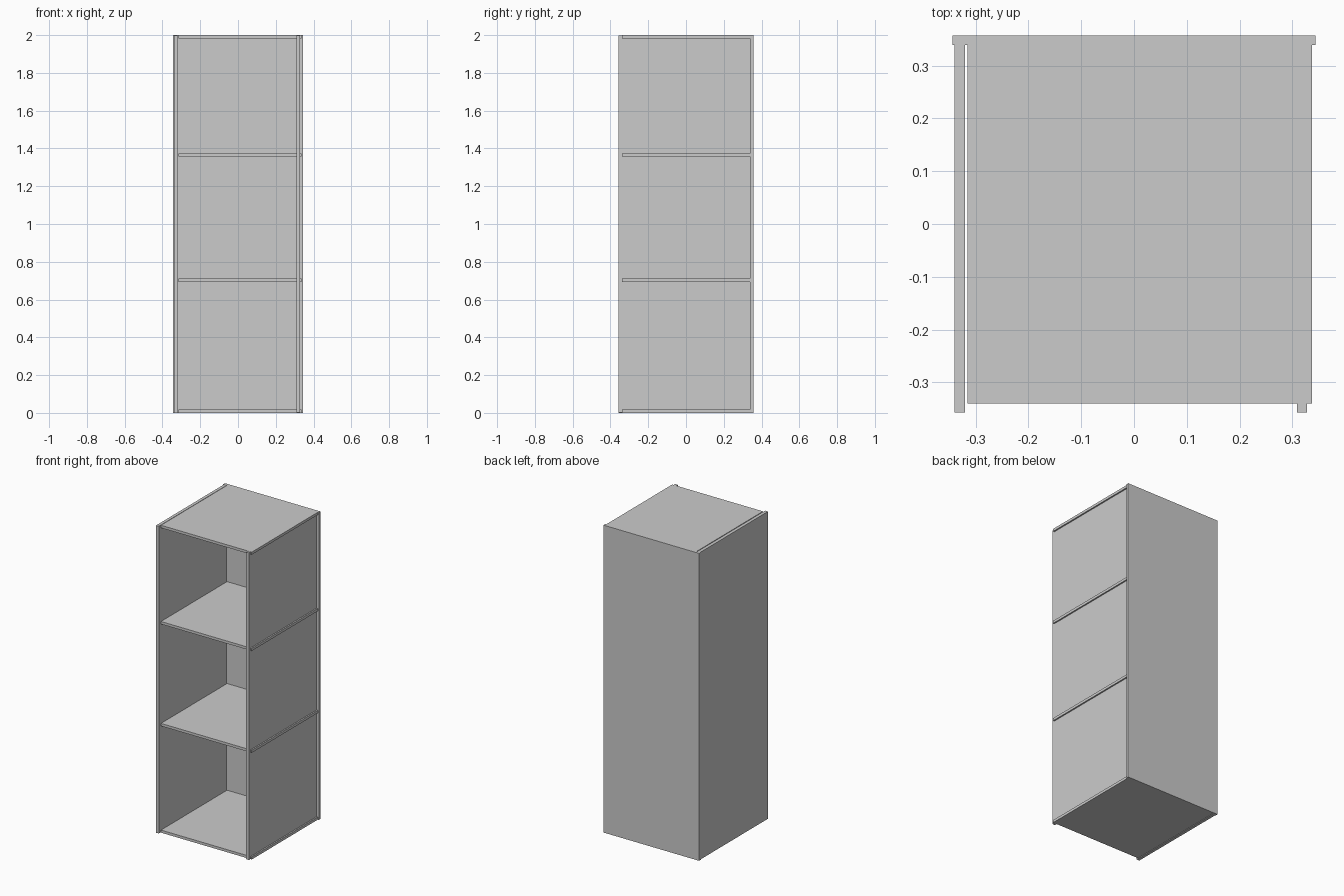
import bpy

if "Cube" in bpy.data.objects:
    bpy.data.objects.remove(bpy.data.objects["Cube"])


def box(name, x, y, z):
    """Box spanning the given (min, max) ranges."""
    bpy.ops.mesh.primitive_cube_add(
        size=1, location=[(a + b) / 2 for a, b in (x, y, z)])
    ob = bpy.context.object
    ob.name = name
    ob.scale = [b - a for a, b in (x, y, z)]
    bpy.ops.object.transform_apply(location=False, rotation=False, scale=True)
    return ob


FRONT, BACK = -0.357, 0.357
INNER_BACK = 0.339

# Upright panels
box("back_panel", (-0.344, 0.344), (INNER_BACK, BACK), (0, 2))
box("left_panel", (-0.340, -0.320), (FRONT, INNER_BACK), (0, 1.999))
box("right_panel", (0.309, 0.328), (FRONT, INNER_BACK), (0.001, 1.999))

# Shelves, set off the left panel and poking through the right one
thickness = 0.017
levels = {"bottom_shelf": 0.0, "lower_shelf": 0.694,
          "upper_shelf": 1.357, "top_shelf": 2 - thickness}
for name, z in levels.items():
    box(name, (-0.316, 0.337), (-0.340, INNER_BACK), (z, z + thickness))
